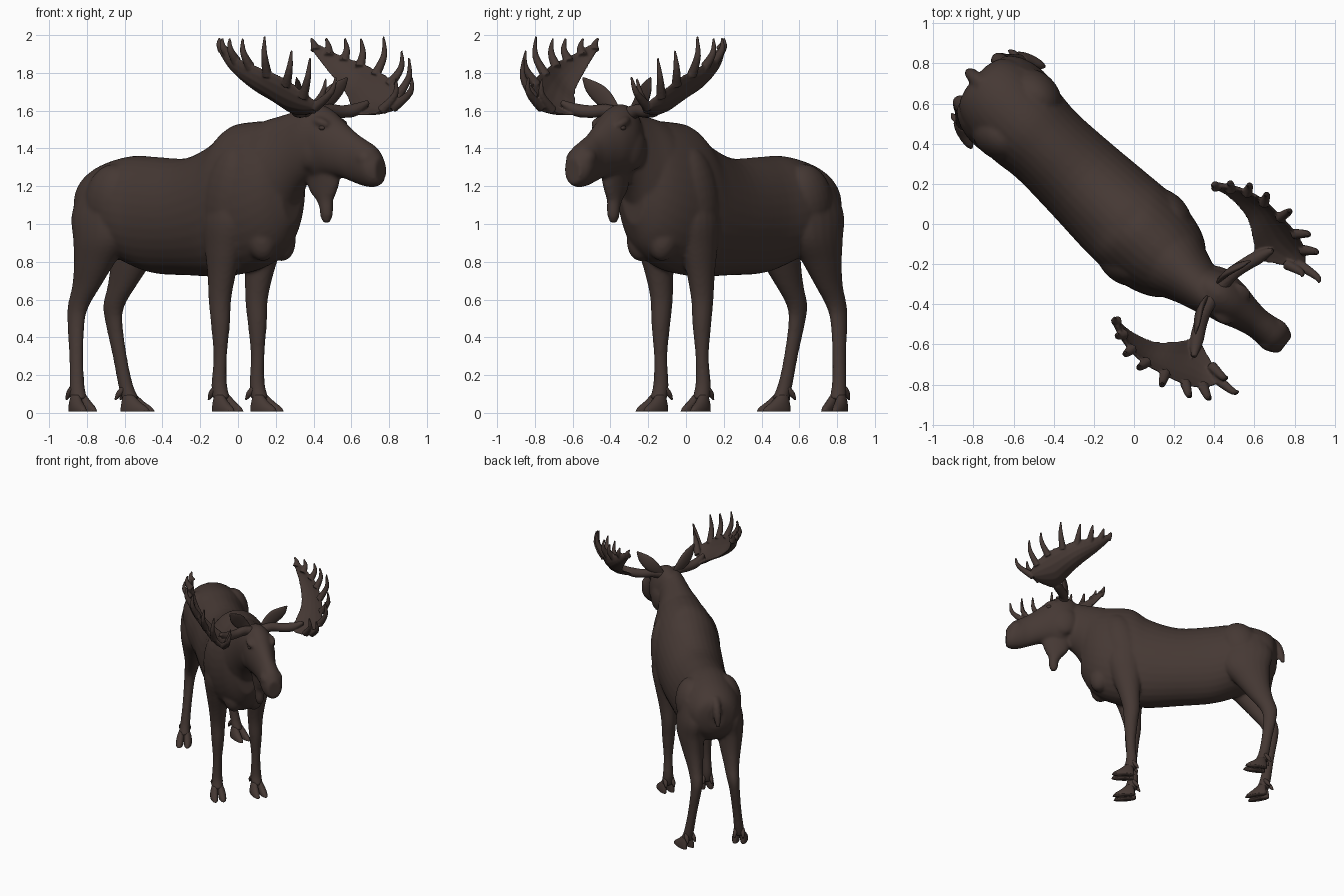
import bpy, bmesh, math
from mathutils import Vector as V, Matrix

if "Cube" in bpy.data.objects:
    bpy.data.objects.remove(bpy.data.objects["Cube"])

hide = bpy.data.materials.new("dark_brown_hide")
hide.diffuse_color = (0.060, 0.040, 0.034, 1)
hide.use_nodes = True
hide.node_tree.nodes["Principled BSDF"].inputs["Base Color"].default_value = hide.diffuse_color


def heading(deg, shift):
    return Matrix.Rotation(math.radians(deg), 4, 'Z') @ Matrix.Translation((0, shift, 0))


# Frames: x forward, y left, z up; the head is turned a little from the body
BODY = heading(-42, -0.015)
HIND = heading(-42, 0.012)
HEAD = heading(-37, -0.025)
RACK = heading(-36.4, -0.025)


def refine(rows, steps=4):
    """Smooth curve through rows of numbers."""
    out = []
    for i in range(len(rows) - 1):
        a, b, c, d = (rows[max(0, min(len(rows) - 1, i + k))] for k in (-1, 0, 1, 2))
        for j in range(steps):
            t = j / steps
            out.append([0.5 * (2 * q + (r - p) * t + (2 * p - 5 * q + 4 * r - s) * t * t
                               + (3 * q - p - 3 * r + s) * t ** 3)
                        for p, q, r, s in zip(a, b, c, d)])
    return out + [list(rows[-1])]


def loft(bm, rings, frame, n=20):
    """Closed skin over rings of (centre, half axis, half axis)."""
    loops = []
    for c, a, b in rings:
        loops.append([bm.verts.new(frame @ (c + a * math.cos(k * math.tau / n)
                                            + b * math.sin(k * math.tau / n))) for k in range(n)])
    faces = [bm.faces.new(loops[0]), bm.faces.new(loops[-1][::-1])]
    for lo, hi in zip(loops, loops[1:]):
        for k in range(n):
            m = (k + 1) % n
            faces.append(bm.faces.new((lo[k], hi[k], hi[m], lo[m])))
    bmesh.ops.recalc_face_normals(bm, faces=faces)


def trunk(bm, rows, frame, sway=0.0):
    """Rows: forward, bottom, top, half width; sway shifts the rear sideways."""
    loft(bm, [(V((s, sway * max(0, min(1, -s - .1)), (lo + hi) / 2)), V((0, w, 0)),
               V((0, 0, (hi - lo) / 2))) for s, lo, hi, w in refine(rows)], frame, 32)


def limb(bm, rows, frame, side=1):
    """Rows: forward, left, height, half length, half width."""
    loft(bm, [(V((s, t * side, z)), V((a, 0, 0)), V((0, b, 0)))
              for s, t, z, a, b in refine(rows)], frame)


def tube(bm, rows, frame, n=8, flat=1.0, ref=(0.31, 0.87, 0.1)):
    """Rows: x, y, z, radius; the ring follows the path."""
    rows = refine(rows)
    pts = [V(r[:3]) for r in rows]
    rings = []
    for i, p in enumerate(pts):
        d = (pts[min(i + 1, len(pts) - 1)] - pts[max(i - 1, 0)]).normalized()
        a = d.cross(V(ref)).normalized()
        rings.append((p, a * rows[i][3], d.cross(a) * rows[i][3] * flat))
    loft(bm, rings, frame, n)


def ball(bm, c, r, frame, rot=0.0):
    bmesh.ops.create_uvsphere(bm, u_segments=24, v_segments=14, radius=1, matrix=frame
                              @ Matrix.Translation(c) @ Matrix.Rotation(rot, 4, 'Y')
                              @ Matrix.Diagonal((*r, 1)))


def finish(bm, name, voxel=0, smooth=0):
    me = bpy.data.meshes.new(name)
    bm.to_mesh(me)
    bm.free()
    me.materials.append(hide)
    ob = bpy.data.objects.new(name, me)
    bpy.context.collection.objects.link(ob)
    for p in me.polygons:
        p.use_smooth = True
    if voxel:
        m = ob.modifiers.new("blend", 'REMESH')
        m.mode, m.voxel_size, m.use_smooth_shade = 'VOXEL', voxel, True
        m = ob.modifiers.new("soften", 'SMOOTH')
        m.factor, m.iterations = 0.5, smooth
    return ob


# Body, neck, head and legs, blended into one skin
bm = bmesh.new()
trunk(bm, [(-1.075, 1.02, 1.2, .07), (-1.04, .94, 1.26, .16), (-.93, .86, 1.32, .215),
           (-.75, .785, 1.36, .235), (-.58, .738, 1.355, .22), (-.34, .728, 1.35, .23),
           (-.12, .72, 1.43, .245), (0, .73, 1.52, .25), (.12, .75, 1.54, .25),
           (.25, .8, 1.545, .22), (.34, .88, 1.54, .17), (.40, 1.0, 1.45, .09)], BODY, .03)
trunk(bm, [(.1, .95, 1.52, .2), (.25, .93, 1.555, .2), (.36, 1.04, 1.58, .155),
           (.44, 1.17, 1.6, .125), (.53, 1.26, 1.62, .1), (.6, 1.34, 1.6, .07)], BODY)
trunk(bm, [(.42, 1.36, 1.57, .05), (.47, 1.28, 1.615, .095), (.55, 1.24, 1.635, .118),
           (.63, 1.25, 1.605, .112), (.71, 1.245, 1.545, .09), (.79, 1.22, 1.485, .076),
           (.86, 1.2, 1.445, .08), (.92, 1.195, 1.41, .078), (.965, 1.21, 1.35, .05)], HEAD)
# throat pouch and hanging bell
limb(bm, [(.58, 0, 1.32, .11, .06), (.585, 0, 1.24, .105, .05), (.585, 0, 1.175, .085, .042),
          (.595, 0, 1.125, .05, .035), (.605, 0, 1.08, .037, .034), (.605, 0, 1.04, .034, .03),
          (.605, 0, 1.005, .016, .016)], HEAD)
tube(bm, [(-1.02, 0, 1.24, .04), (-1.075, 0, 1.2, .034), (-1.105, 0, 1.13, .03),
          (-1.125, 0, 1.05, .013)], HIND, 12)
for side in (1, -1):
    limb(bm, [(-.84, .1, 1.2, .17, .11), (-.85, .14, 1.05, .2, .105), (-.85, .15, .92, .18, .1),
              (-.905, .145, .79, .125, .08), (-.965, .14, .67, .087, .058), (-1.02, .14, .57, .064, .047),
              (-1.03, .15, .48, .05, .039), (-1.008, .172, .3, .04, .034),
              (-.985, .192, .15, .041, .037), (-.96, .205, .07, .05, .043)], HIND, side)
    limb(bm, [(.07, .14, 1.2, .13, .1), (.07, .16, 1.02, .14, .1), (.05, .155, .87, .11, .085),
              (.03, .148, .73, .08, .068), (.015, .145, .6, .063, .056), (.02, .146, .47, .052, .048),
              (.02, .148, .3, .037, .034), (.015, .15, .15, .042, .04), (.035, .152, .07, .05, .045)],
         BODY, side)
    ball(bm, (.08, .155 * side, 1.15), (.14, .11, .27), BODY, .25)       # shoulder
    ball(bm, (.235, .075 * side, .94), (.09, .085, .14), BODY, -.3)      # breast
    ball(bm, (-.8, .13 * side, 1.13), (.15, .12, .19), HIND, .3)         # haunch
    ball(bm, (.53, .07 * side, 1.4), (.1, .055, .115), HEAD)             # cheek
    ball(bm, (.63, .08 * side, 1.54), (.055, .032, .024), HEAD, .35)     # brow
    ball(bm, (.885, .045 * side, 1.345), (.06, .04, .05), HEAD, .5)      # nostril rim
finish(bm, "body", 0.0115, 4)

# Eyes
bm = bmesh.new()
for side in (1, -1):
    ball(bm, (.645, .093 * side, 1.51), (.018, .014, .014), HEAD)
finish(bm, "eyes")

# Cloven hooves with dewclaws
bm = bmesh.new()
for frame, s, t, splay in ((HIND, -.95, .208, 18), (BODY, .05, .153, 6)):
    for side in (1, -1):
        foot = frame @ Matrix.Translation((s, t * side, 0)) @ Matrix.Rotation(
            math.radians(splay * side), 4, 'Z')
        for toe in (1, -1):
            limb(bm, [(.03, .031, .008, .085, .028), (.022, .03, .03, .076, .029),
                      (.002, .026, .06, .052, .027), (-.015, .02, .095, .03, .02)], foot, toe)
            tube(bm, [(-.04, .025 * toe, .13, .016), (-.065, .03 * toe, .1, .016),
                      (-.085, .032 * toe, .07, .005)], foot)
finish(bm, "hooves")

# Ears: broad leaves facing forward
bm = bmesh.new()
for side in (1, -1):
    frame = HEAD @ Matrix.Diagonal((1, side, 1, 1))
    tube(bm, [(.51, .05, 1.59, .025), (.515, .10, 1.64, .043), (.53, .145, 1.685, .05),
              (.555, .19, 1.73, .036), (.575, .225, 1.775, .005)], frame, 14, .35, (1, -.25, 0))
bmesh.ops.recalc_face_normals(bm, faces=bm.faces)
finish(bm, "ears")

# Antlers: beam, lofted palm and curved tines for the left, reflected for the right
inner = [(.395, .18, 1.915), (.475, .13, 1.81), (.56, .03, 1.705), (.59, -.08, 1.64),
         (.61, -.17, 1.585), (.70, -.2, 1.58), (.79, -.215, 1.60)]
outer = [(.43, .19, 1.95), (.54, .168, 1.895), (.64, .12, 1.86), (.725, .045, 1.82),
         (.805, -.04, 1.775), (.85, -.12, 1.71), (.855, -.19, 1.655)]
tines = [((.41, .18, 1.92), (.385, .19, 1.985)), ((.48, .165, 1.89), (.465, .2, 1.985)),
         ((.56, .15, 1.86), (.565, .19, 1.985)), ((.645, .10, 1.83), (.65, .145, 1.985)),
         ((.725, .03, 1.785), (.77, .06, 1.995)), ((.80, -.05, 1.735), (.865, -.06, 1.92)),
         ((.84, -.13, 1.67), (.905, -.15, 1.88)), ((.82, -.2, 1.615), (.92, -.29, 1.78)),
         ((.76, -.2, 1.60), (.835, -.26, 1.77))]
bm = bmesh.new()
for side in (1, -1):
    frame = RACK @ Matrix.Diagonal((1, side, 1, 1)) @ RACK.inverted()
    tube(bm, [(.42, -.325, 1.575, .04), (.48, -.255, 1.60, .036), (.55, -.205, 1.595, .034),
              (.62, -.165, 1.605, .034), (.69, -.13, 1.645, .014)], frame, 12)
    # palm: flattened rings spanning the two edges, dished outward
    rings = [(V(a), V(b)) for a, b in zip(refine(inner), refine(outer))]
    grid = []
    for i, (a, b) in enumerate(rings):
        (a0, b0), (a1, b1) = rings[max(i - 1, 0)], rings[min(i + 1, len(rings) - 1)]
        nrm = (a1 - a0 + b1 - b0).cross(b - a).normalized()
        if nrm.z > 0:
            nrm = -nrm
        prof = []
        for k in range(16):
            u = math.cos(k * math.tau / 16)
            prof.append((a + b) / 2 + (b - a) / 2 * u + nrm * (
                .016 * math.sin(k * math.tau / 16) + .18 * (b - a).length * (1 - u * u)))
        grid.append([bm.verts.new(frame @ p) for p in prof])
    faces = [bm.faces.new(grid[0]), bm.faces.new(grid[-1][::-1])]
    for lo, hi in zip(grid, grid[1:]):
        for k in range(16):
            faces.append(bm.faces.new((lo[k], hi[k], hi[(k + 1) % 16], lo[(k + 1) % 16])))
    bmesh.ops.recalc_face_normals(bm, faces=faces)
    for root, tip in tines:
        r, t = V(root), V(tip)
        mid = r.lerp(t, .5) + V((t.x - r.x, t.y - r.y, 0)) * .3 + V((.012, .008, 0))
        tube(bm, [(*r, .028), (*mid, .018), (*t, .006)], frame)
bmesh.ops.recalc_face_normals(bm, faces=bm.faces)
finish(bm, "antlers", 0.006, 3)
